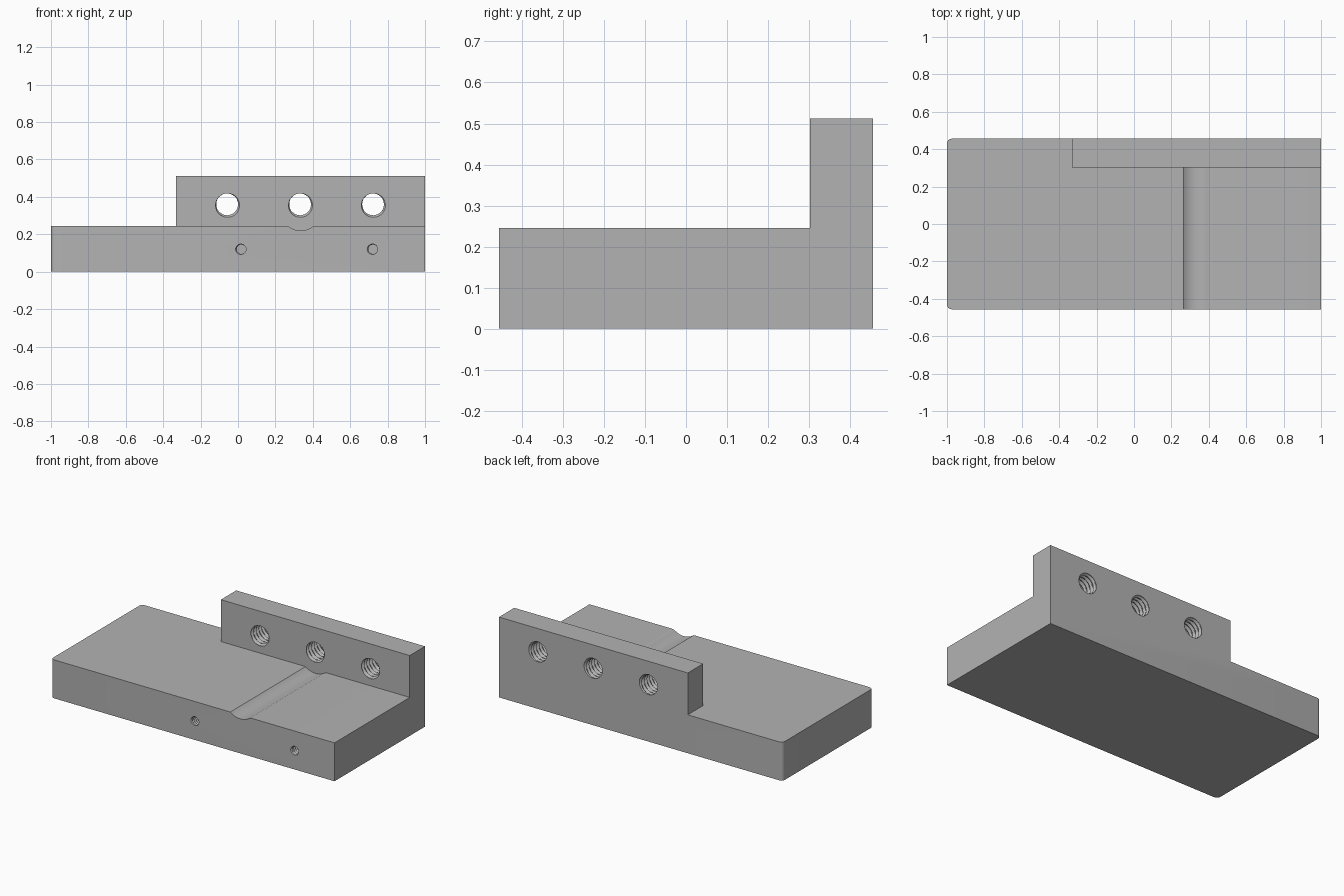
import bpy, bmesh
from math import sin, cos, pi, radians
from mathutils import Vector

cube = bpy.data.objects.get("Cube")
if cube:
    bpy.data.objects.remove(cube, do_unlink=True)

HALF_X, HALF_Y = 1.0, 0.456
PLATE_Z, WALL_Z = 0.245, 0.512
WALL_X, WALL_Y = -0.332, 0.302

steel = bpy.data.materials.new("grey_steel")
steel.use_nodes = True
grey = (0.45, 0.45, 0.45, 1)
steel.diffuse_color = grey
steel.node_tree.nodes["Principled BSDF"].inputs["Base Color"].default_value = grey


def make_object(name, bm):
    bmesh.ops.recalc_face_normals(bm, faces=bm.faces)
    mesh = bpy.data.meshes.new(name)
    bm.to_mesh(mesh)
    bm.free()
    mesh.materials.append(steel)
    obj = bpy.data.objects.new(name, mesh)
    bpy.context.collection.objects.link(obj)
    return obj


def extrude(name, points, offset):
    """Closed outline swept along an offset vector."""
    bm = bmesh.new()
    face = bm.faces.new([bm.verts.new(p) for p in points])
    swept = bmesh.ops.extrude_face_region(bm, geom=[face])["geom"]
    verts = [v for v in swept if isinstance(v, bmesh.types.BMVert)]
    bmesh.ops.translate(bm, verts=verts, vec=Vector(offset))
    return make_object(name, bm)


def threaded_cutter(name, x, z, y0, y1, minor, major, pitch, sides=32):
    """Bore along y whose radius follows a helical thread."""
    bm = bmesh.new()
    count = round((y1 - y0) / pitch * 6)
    rings = []
    for i in range(count + 1):
        y = y0 + (y1 - y0) * i / count
        ring = []
        for j in range(sides):
            a = 2 * pi * j / sides
            wave = 0.5 + 0.5 * cos(2 * pi * y / pitch + a)
            r = minor + (major - minor) * wave
            ring.append(bm.verts.new((x + r * cos(a), y, z + r * sin(a))))
        rings.append(ring)
    for low, high in zip(rings, rings[1:]):
        for j in range(sides):
            k = (j + 1) % sides
            bm.faces.new((low[j], low[k], high[k], high[j]))
    bm.faces.new(rings[0])
    bm.faces.new(rings[-1])
    return make_object(name, bm)


# Solid block with the two rounded corners at the right-hand end
r = 0.025
outline = [(HALF_X, -HALF_Y, 0), (HALF_X, HALF_Y, 0)]
for sign, start in ((1, 90), (-1, 180)):
    for i in range(7):
        a = radians(start + 15 * i)
        outline.append((-HALF_X + r + r * cos(a), sign * (HALF_Y - r) + r * sin(a), 0))
body = extrude("stepped_plate_with_wall", outline, (0, 0, WALL_Z))

# L-shaped waste that leaves the upright wall standing at the back
waste = [(-1.2, -0.8), (1.2, -0.8), (1.2, WALL_Y), (WALL_X, WALL_Y), (WALL_X, 0.8), (-1.2, 0.8)]
cutters = [extrude("step_cutter", [(x, y, PLATE_Z) for x, y in waste], (0, 0, 0.6))]

# Shallow groove: round bottom, crisp on one side and eased on the other
gx, gr, gz = 0.335, 0.11, 0.33
arc = [radians(-39.4 + 72.4 * i / 16) for i in range(17)]
profile = [(gx + gr * sin(a), gz - gr * cos(a)) for a in arc]
end_x, end_z = profile[-1]
ease = (PLATE_Z - end_z) / (1 - cos(arc[-1]))
run = end_x + ease * sin(arc[-1])
for i in range(1, 6):
    a = arc[-1] * (1 - i / 5)
    profile.append((run - ease * sin(a), PLATE_Z - ease * (1 - cos(a))))
profile += [(run, 0.3), (profile[0][0], 0.3)]
cutters.append(extrude("groove_cutter", [(x, -0.6, z) for x, z in profile], (0, 0.6 + WALL_Y, 0)))

# Three threaded through-holes in the wall
for x in (-0.058, 0.332, 0.722):
    cutters.append(threaded_cutter("wall_hole_cutter", x, 0.36, 0.27, 0.49, 0.058, 0.07, 0.027))

# Two small blind threaded holes in the front edge
for x in (0.018, 0.722):
    cutters.append(threaded_cutter("front_hole_cutter", x, 0.12, -0.48, -0.2, 0.025, 0.031, 0.016, 20))

# Cut everything from the block and drop the cutters
bpy.ops.object.select_all(action="DESELECT")
bpy.context.view_layer.objects.active = body
body.select_set(True)
for cutter in cutters:
    cutter.hide_render = True
    mod = body.modifiers.new(cutter.name, "BOOLEAN")
    mod.operation = "DIFFERENCE"
    mod.solver = "EXACT"
    mod.object = cutter
    bpy.ops.object.modifier_apply(modifier=mod.name)
    bpy.data.objects.remove(cutter, do_unlink=True)

bpy.ops.object.shade_smooth_by_angle(angle=radians(30))
